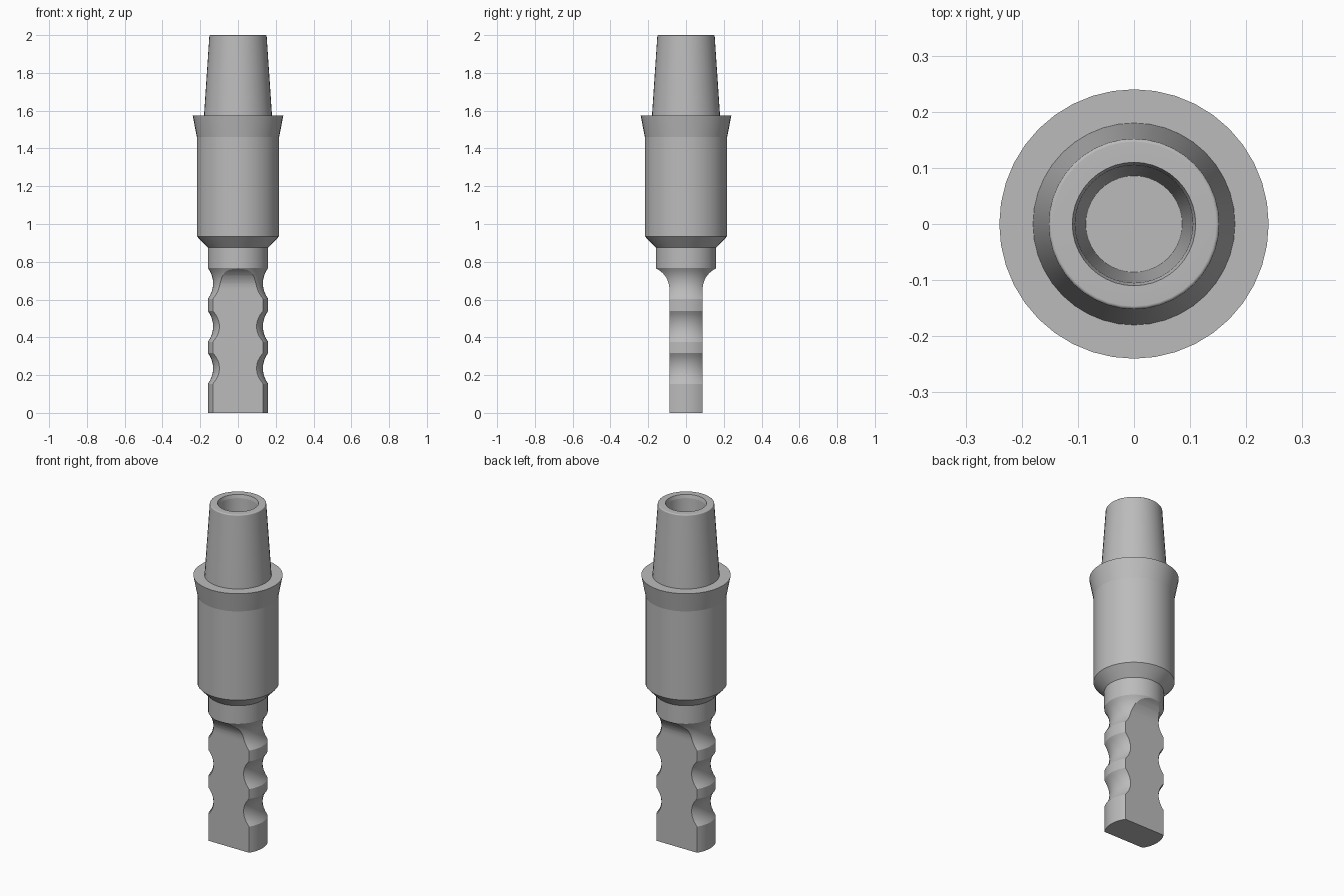
import bpy, bmesh, math
from mathutils import Vector

if "Cube" in bpy.data.objects:
    bpy.data.objects.remove(bpy.data.objects["Cube"])

steel = bpy.data.materials.new("grey steel")
steel.use_nodes = True
steel.diffuse_color = (0.5, 0.5, 0.5, 1)
steel.node_tree.nodes["Principled BSDF"].inputs["Base Color"].default_value = (0.5, 0.5, 0.5, 1)


def add_object(name, bm):
    bmesh.ops.recalc_face_normals(bm, faces=bm.faces)
    mesh = bpy.data.meshes.new(name)
    bm.to_mesh(mesh)
    bm.free()
    mesh.materials.append(steel)
    obj = bpy.data.objects.new(name, mesh)
    bpy.context.collection.objects.link(obj)
    return obj


def lathe(name, profile, segments):
    """Revolve (radius, height) points around the z axis."""
    bm = bmesh.new()
    verts = [bm.verts.new((r, 0, z)) for r, z in profile]
    edges = [bm.edges.new(pair) for pair in zip(verts, verts[1:])]
    bmesh.ops.spin(bm, geom=verts + edges, cent=(0, 0, 0), axis=(0, 0, 1),
                   angle=math.tau, steps=segments, use_merge=True)
    bmesh.ops.remove_doubles(bm, verts=bm.verts, dist=1e-5)
    return add_object(name, bm)


def groove(z, radius=0.16, half=0.082, depth=0.028, steps=8):
    """Concave circular scallop in the shank outline."""
    big = (half * half + depth * depth) / (2 * depth)
    sweep = math.asin(half / big)
    angles = [sweep * (2 * i / steps - 1) for i in range(steps + 1)]
    return [(radius - depth + big - big * math.cos(a), z + big * math.sin(a)) for a in angles]


# Whole turned outline: scalloped shank, collar, sleeve, flared lip, taper and bore
profile = [(0, 0), (0.16, 0)]
for height in (0.236, 0.458, 0.686):
    profile += groove(height)
profile += [(0.16, 0.875), (0.218, 0.935), (0.218, 1.46), (0.24, 1.575), (0.18, 1.575)]
rim = 0.006
for i in range(11):
    a = math.radians(9 * i)
    profile.append((0.146 + rim * math.cos(a), 2 - rim + rim * math.sin(a)))
profile += [(0.11, 2), (0.105, 1.98), (0.086, 1.6), (0, 1.6)]
adapter = lathe("turned_adapter", profile, 40)

# Envelope that trims the shank to a flat tang with curved shoulders
half_outline = [(0.088, -0.1)]
for i in range(13):
    a = math.radians(7.5 * i)
    half_outline.append((0.208 - 0.12 * math.cos(a), 0.655 + 0.12 * math.sin(a)))
half_outline += [(0.4, 0.775), (0.4, 2.1)]
outline = half_outline + [(-y, z) for y, z in reversed(half_outline)]
bm = bmesh.new()
face = bm.faces.new([bm.verts.new((-0.5, y, z)) for y, z in outline])
side = bmesh.ops.extrude_face_region(bm, geom=[face])
bmesh.ops.translate(bm, vec=Vector((1, 0, 0)),
                    verts=[v for v in side["geom"] if isinstance(v, bmesh.types.BMVert)])
cutter = add_object("tang_envelope", bm)
cutter.hide_render = True

# Trim, then shade
trim = adapter.modifiers.new("flat tang", 'BOOLEAN')
trim.operation = 'INTERSECT'
trim.solver = 'EXACT'
trim.object = cutter
bpy.ops.object.select_all(action='DESELECT')
adapter.select_set(True)
bpy.context.view_layer.objects.active = adapter
bpy.ops.object.modifier_apply(modifier=trim.name)
bpy.data.objects.remove(cutter)
bpy.ops.object.shade_smooth_by_angle(angle=math.radians(10.3))
